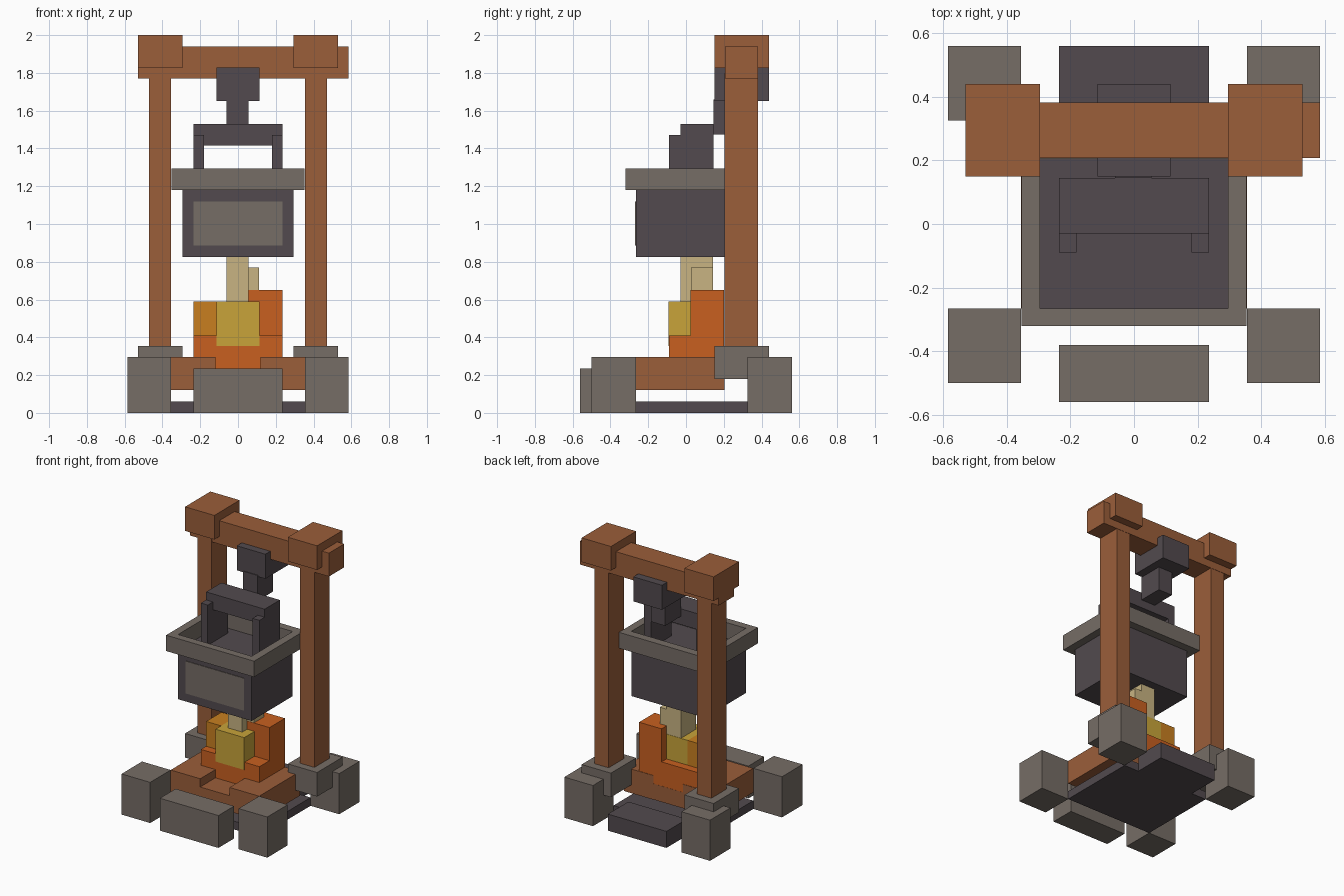
import bpy

if "Cube" in bpy.data.objects:
    bpy.data.objects.remove(bpy.data.objects["Cube"], do_unlink=True)


def material(name, hex_code):
    def linear(pair):
        c = int(pair, 16) / 255
        return ((c + 0.055) / 1.055) ** 2.4
    colour = [linear(hex_code[i:i + 2]) for i in range(0, 6, 2)] + [1]
    mat = bpy.data.materials.new(name)
    mat.use_nodes = True
    mat.diffuse_color = colour
    node = mat.node_tree.nodes["Principled BSDF"]
    node.inputs["Base Color"].default_value = colour
    return mat


wood = material("warm wood", "9B5E3A")
stone = material("grey stone", "766D66")
iron = material("dark iron", "524A4E")
orange = material("flame orange", "C86020")
amber = material("flame amber", "C87F20")
yellow = material("flame yellow", "C8A43A")
tan = material("pale flame tip", "C8B482")


def box(name, mat, x, y, z):
    """Axis-aligned block from (low, high) ranges."""
    ranges = (x, y, z)
    bpy.ops.mesh.primitive_cube_add(size=1, location=[(a + b) / 2 for a, b in ranges])
    ob = bpy.context.object
    ob.name = name
    ob.data.name = name
    ob.scale = [b - a for a, b in ranges]
    bpy.ops.object.transform_apply(location=False, rotation=False, scale=True)
    ob.data.materials.append(mat)
    return ob


def pair(name, mat, x, y, z):
    """The same block on both sides of the centre."""
    box("left_" + name, mat, x, y, z)
    box("right_" + name, mat, (-x[1], -x[0]), y, z)


# Stone footing and base plate
box("base_plate", iron, (-.355, .355), (-.265, .325), (0, .06))
pair("front_corner_stone", stone, (.355, .585), (-.5, -.265), (0, .295))
pair("back_corner_stone", stone, (.355, .585), (.325, .56), (0, .295))
box("front_stone", stone, (-.235, .235), (-.56, -.38), (0, .235))
box("back_block", iron, (-.235, .235), (.325, .56), (0, .12))

# Frame: posts, feet, caps and cross beam
pair("post_foot", stone, (.295, .53), (.15, .44), (.18, .355))
pair("post", wood, (.355, .47), (.205, .38), (.3, 1.8))
pair("post_cap", wood, (.295, .53), (.15, .44), (1.825, 2))
box("cross_beam", wood, (-.53, .585), (.207, .382), (1.77, 1.94))

# Logs under the fire
pair("log", wood, (.118, .355), (-.265, .205), (.12, .295))
box("middle_log", wood, (-.118, .118), (-.265, .203), (.12, .235))

# Fire
box("fire_base", orange, (-.235, .235), (-.09, .202), (.23, .41))
box("tall_flame", orange, (.055, .235), (.025, .202), (.4, .65))
box("side_flame", amber, (-.235, -.115), (-.03, .145), (.4, .59))
box("middle_flame", yellow, (-.115, .115), (-.093, .145), (.355, .59))
box("flame_tip", tan, (-.06, .055), (-.03, .143), (.58, .83))
box("small_flame_tip", tan, (.055, .11), (.027, .143), (.6, .77))

# Hanging crucible with its rim and front panel
box("crucible", iron, (-.295, .295), (-.265, .205), (.825, 1.18))
box("front_panel", stone, (-.235, .235), (-.269, -.264), (.885, 1.12))
rim_z = (1.18, 1.295)
pair("rim_side", stone, (.295, .353), (-.32, .265), rim_z)
box("rim_front", stone, (-.295, .295), (-.32, -.265), rim_z)
box("rim_back", stone, (-.295, .295), (.205, .265), rim_z)

# Handle and hook
pair("handle_leg", iron, (.18, .235), (-.09, .145), (1.17, 1.472))
box("handle_bar", iron, (-.235, .235), (-.03, .145), (1.415, 1.53))
box("hook_stem", iron, (-.06, .055), (.145, .325), (1.475, 1.66))
box("hook_block", iron, (-.115, .115), (.15, .44), (1.65, 1.828))
